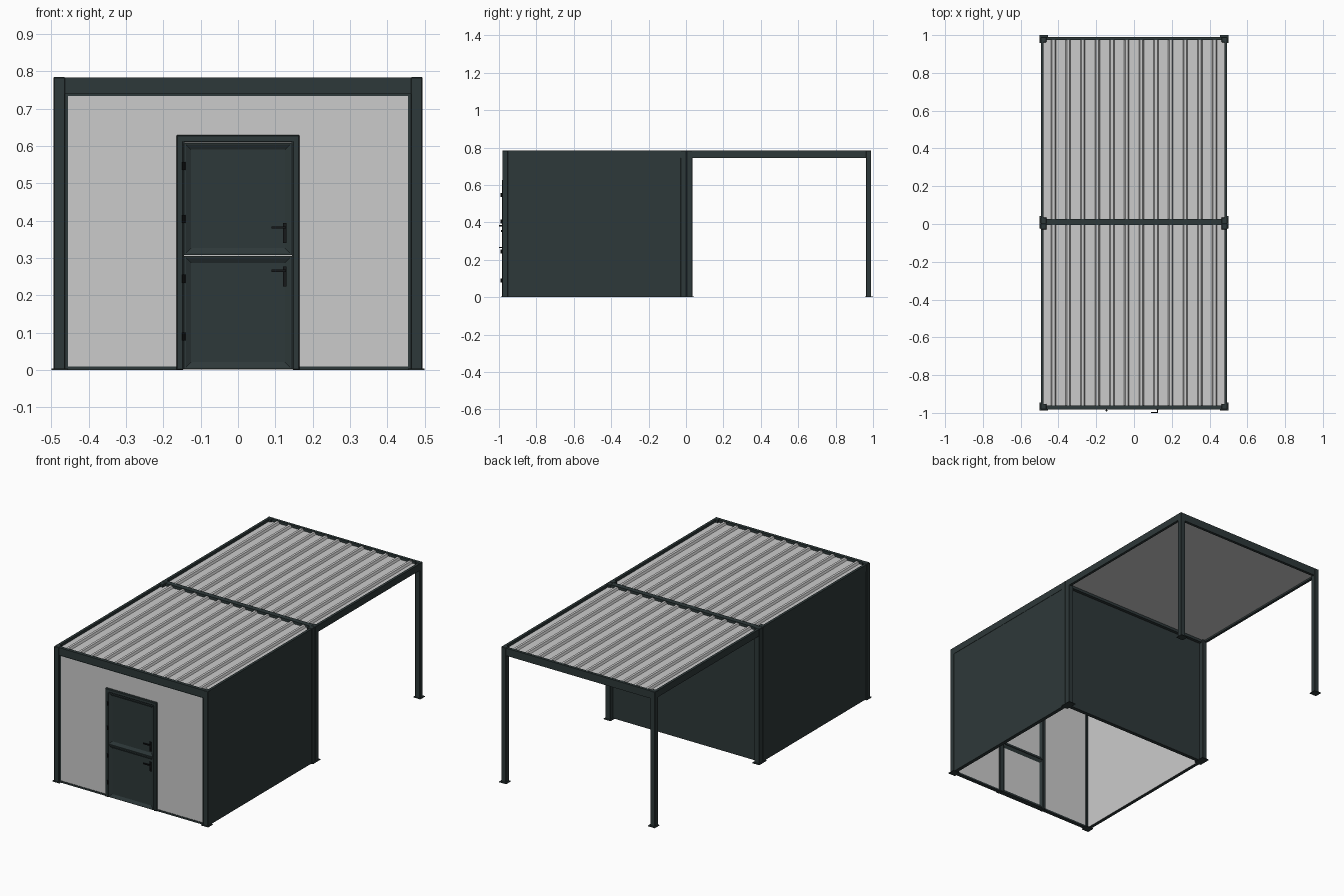
import bpy, bmesh
from mathutils import Vector

if "Cube" in bpy.data.objects:
    bpy.data.objects.remove(bpy.data.objects["Cube"])


def material(name, rgb):
    m = bpy.data.materials.new(name)
    m.diffuse_color = (*rgb, 1)
    m.use_nodes = True
    m.node_tree.nodes["Principled BSDF"].inputs["Base Color"].default_value = m.diffuse_color
    return m


DARK = material("anthracite_paint", (0.027, 0.040, 0.041))
LIGHT = material("light_grey_panel", (0.60, 0.60, 0.60))
BLACK = material("black_hardware", (0.008, 0.009, 0.010))


def finish(name, bm, mats, light_dir=None):
    """Make the object; faces looking along light_dir take the second material."""
    bmesh.ops.recalc_face_normals(bm, faces=bm.faces[:])
    if light_dir:
        for f in bm.faces:
            f.material_index = int(f.normal.dot(Vector(light_dir)) > 0.9)
    me = bpy.data.meshes.new(name)
    bm.to_mesh(me)
    bm.free()
    for m in mats:
        me.materials.append(m)
    ob = bpy.data.objects.new(name, me)
    bpy.context.collection.objects.link(ob)
    return ob


def box_mesh(x, y, z):
    bm = bmesh.new()
    bmesh.ops.create_cube(bm, size=1)
    for v in bm.verts:
        v.co = [(a + b) / 2 + c * (b - a) for (a, b), c in zip((x, y, z), v.co)]
    return bm


def box(name, x, y, z, mats=(DARK,), light_dir=None, bevel=0):
    ob = finish(name, box_mesh(x, y, z), mats, light_dir)
    if bevel:
        mod = ob.modifiers.new("bevel", 'BEVEL')
        mod.width, mod.segments = bevel, 1
    return ob


def extrude_xz(name, points, y0, y1, mats, light_dir=None):
    """Extrude an x-z outline from y0 to y1."""
    bm = bmesh.new()
    face = bm.faces.new([bm.verts.new((x, y0, z)) for x, z in points])
    new = bmesh.ops.extrude_face_region(bm, geom=[face])["geom"]
    bmesh.ops.translate(bm, vec=(0, y1 - y0, 0),
                        verts=[g for g in new if isinstance(g, bmesh.types.BMVert)])
    return finish(name, bm, mats, light_dir)


TOP = 0.785

# Posts with base plates: (y range of post, y range of plate)
posts = {"front": (-0.982, -0.952, -0.988, -0.945),
         "middle_front": (-0.029, 0.003, -0.025, 0.003),
         "middle_back": (0.003, 0.034, 0.003, 0.042),
         "canopy": (0.962, 0.990, 0.958, 1.0)}
for key, (y0, y1, p0, p1) in posts.items():
    for side, s in (("left", -1), ("right", 1)):
        xs = sorted((s * 0.463, s * 0.494))
        box(f"{key}_post_{side}", xs, (y0, y1), (0, TOP), bevel=0.002)
        xs = sorted((s * 0.455, s * 0.5))
        box(f"{key}_base_plate_{side}", xs, (p0, p1), (0, 0.004))

# Top beams across the width
for key, y0, y1 in (("front", -0.981, -0.962), ("room_back", -0.004, 0.010),
                    ("canopy_front", 0.010, 0.026), ("canopy_back", 0.973, 0.989)):
    box(f"{key}_beam", (-0.492, 0.492), (y0, y1), (0.74, TOP - 0.001))

# Top beams along the sides, and side walls with light inner skins
for side, s in (("left", -1), ("right", 1)):
    xs = sorted((s * 0.478, s * 0.493))
    box(f"room_beam_{side}", xs, (-0.97, 0.005), (0.745, TOP - 0.001))
    box(f"canopy_beam_{side}", xs, (0.005, 0.985), (0.745, TOP - 0.001))
    xs = sorted((s * 0.470, s * 0.491))
    box(f"side_wall_{side}", xs, (-0.953, -0.028), (0.002, 0.746),
        (DARK, LIGHT), (-s, 0, 0))

# Back wall, dark outside and light inside
box("back_wall", (-0.464, 0.464), (-0.014, 0.008), (0.002, 0.742),
    (DARK, LIGHT), (0, -1, 0))

# Front wall: light panel cut around the door, in a thin dark border
extrude_xz("front_wall",
           [(-0.455, 0.01), (-0.16, 0.01), (-0.16, 0.62), (0.16, 0.62),
            (0.16, 0.01), (0.455, 0.01), (0.455, 0.735), (-0.455, 0.735)],
           -0.972, -0.955, (LIGHT,))
for s in (-1, 1):
    side = "left" if s < 0 else "right"
    box(f"front_border_{side}", sorted((s * 0.455, s * 0.464)), (-0.975, -0.953), (0, 0.742))
    box(f"front_sill_{side}", sorted((s * 0.163, s * 0.46)), (-0.975, -0.953), (0, 0.01))
box("front_border_top", (-0.46, 0.46), (-0.975, -0.953), (0.735, 0.742))

# Corrugated roofs: narrow trapezoid ribs over a flat ceiling
RIBS, PITCH, HALF = 12, 0.0775, 0.479
outline = [(-HALF, 0.755), (HALF, 0.755), (HALF, 0.769)]
for i in reversed(range(RIBS)):
    c = (i - (RIBS - 1) / 2) * PITCH
    outline += [(c + 0.013, 0.769), (c + 0.007, 0.781), (c - 0.007, 0.781), (c - 0.013, 0.769)]
outline.append((-HALF, 0.769))
extrude_xz("room_roof", outline, -0.963, -0.003, (LIGHT,))
extrude_xz("canopy_roof", outline, 0.025, 0.974, (LIGHT,))

# Door frame: one arch-shaped profile with a bevelled edge
frame = extrude_xz("door_frame",
                   [(-0.165, 0), (-0.145, 0), (-0.145, 0.61), (0.145, 0.61),
                    (0.145, 0), (0.165, 0), (0.165, 0.63), (-0.165, 0.63)],
                   -0.983, -0.948, (DARK,))
mod = frame.modifiers.new("bevel", 'BEVEL')
mod.width, mod.segments = 0.003, 1


def door_leaf(name, z0, z1):
    """Slab with a sloping frame around a sunken panel on both faces."""
    bm = box_mesh((-0.144, 0.144), (-0.981, -0.950), (z0, z1))
    bm.normal_update()
    for d in (-1, 1):
        face = [f for f in bm.faces if f.normal.y * d > 0.9]
        bmesh.ops.inset_region(bm, faces=face, thickness=0.006)
        bmesh.ops.inset_region(bm, faces=face, thickness=0.020, depth=-0.008)
        face[0].material_index = int(d > 0)
    return finish(name, bm, (DARK, LIGHT))


door_leaf("door_leaf_lower", 0.003, 0.306)
door_leaf("door_leaf_upper", 0.309, 0.609)

# Lever handles: back plate, spindle, lever and lock cylinder
for key, z in (("upper", 0.382), ("lower", 0.266)):
    box(f"handle_plate_{key}", (0.120, 0.130), (-0.984, -0.980), (z - 0.042, z + 0.012), (BLACK,))
    box(f"handle_spindle_{key}", (0.122, 0.128), (-0.998, -0.983), (z - 0.003, z + 0.003), (BLACK,))
    box(f"handle_lever_{key}", (0.090, 0.128), (-1.0, -0.994), (z - 0.003, z + 0.003), (BLACK,))
    box(f"lock_cylinder_{key}", (0.122, 0.128), (-0.988, -0.983), (z - 0.032, z - 0.022), (BLACK,))

# Hinges
for i, z in enumerate((0.09, 0.245, 0.405, 0.547), 1):
    bm = bmesh.new()
    bmesh.ops.create_cone(bm, cap_ends=True, segments=10, radius1=0.005, radius2=0.005, depth=0.022)
    bmesh.ops.translate(bm, verts=bm.verts[:], vec=(-0.145, -0.987, z))
    finish(f"hinge_{i}", bm, (BLACK,))
